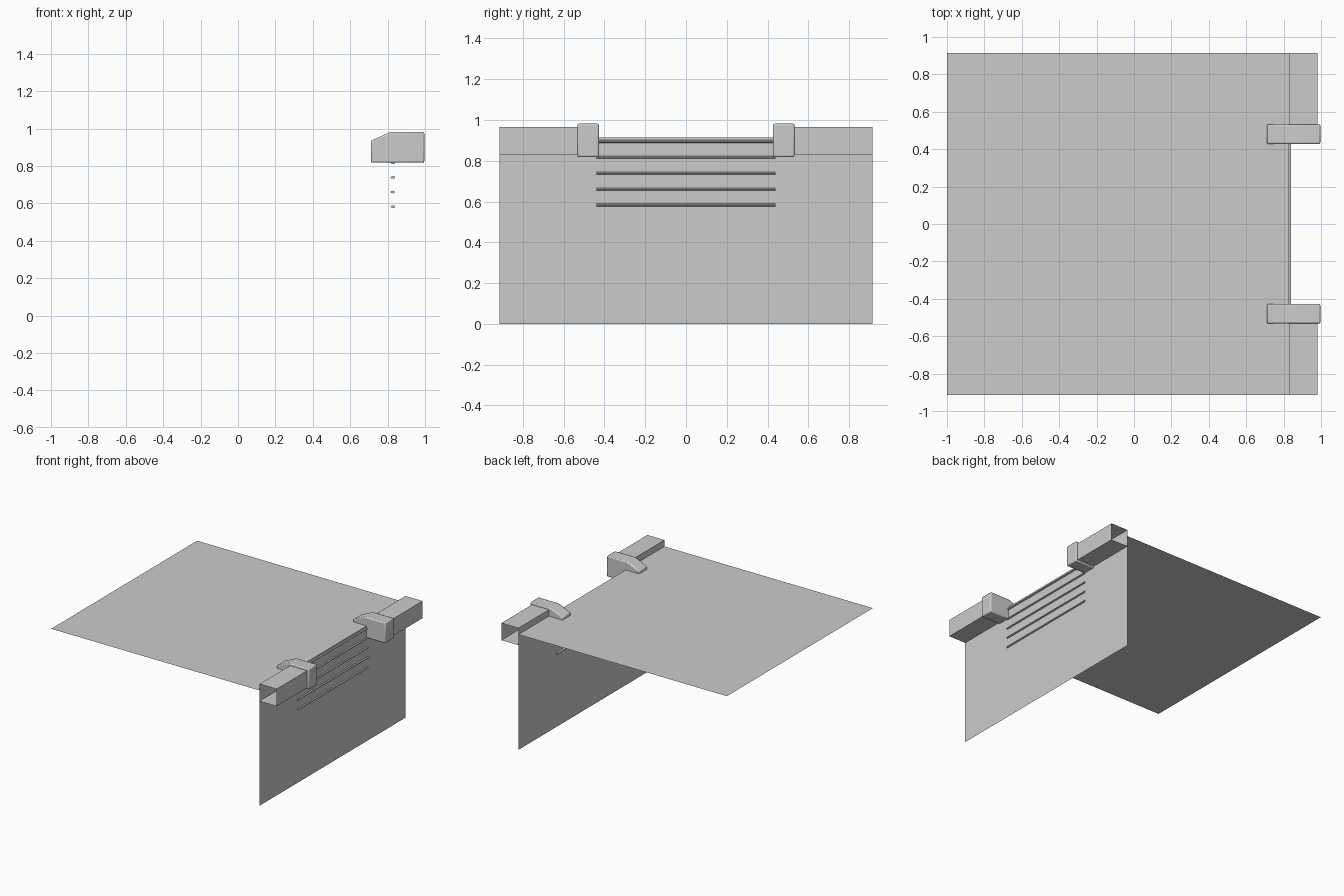
import bpy, bmesh, math
from mathutils import Matrix

if "Cube" in bpy.data.objects:
    bpy.data.objects.remove(bpy.data.objects["Cube"])


def finish(name, bm):
    me = bpy.data.meshes.new(name)
    bm.to_mesh(me)
    bm.free()
    ob = bpy.data.objects.new(name, me)
    bpy.context.collection.objects.link(ob)
    return ob


def extrude_profile(name, pts, y0, y1, closed=True, caps=False):
    """Sweep an (x, z) profile along y; caps turn the tube into a solid."""
    bm = bmesh.new()
    a = [bm.verts.new((x, y0, z)) for x, z in pts]
    b = [bm.verts.new((x, y1, z)) for x, z in pts]
    n = len(pts)
    for i in range(n if closed else n - 1):
        j = (i + 1) % n
        bm.faces.new((a[i], a[j], b[j], b[i]))
    if caps:
        bm.faces.new(a)
        bm.faces.new(b)
    bmesh.ops.recalc_face_normals(bm, faces=bm.faces[:])
    return finish(name, bm)


def smooth(ob):
    bpy.ops.object.select_all(action='DESELECT')
    bpy.context.view_layer.objects.active = ob
    ob.select_set(True)
    bpy.ops.object.shade_smooth_by_angle(angle=math.radians(35))


# Thin table top and wall: one bent sheet
extrude_profile("bent_sheet", [(-1, 0.915), (0.83, 0.915), (0.83, 0)],
                -0.915, 0.915, closed=False)

# Open square tubes and the clips at their inner ends
tube_profile = [(0.83, 0.83), (0.98, 0.83), (0.98, 0.966), (0.83, 0.966)]
clip_profile = [(0.71, 0.818), (0.996, 0.818), (0.996, 0.982),
                (0.815, 0.982), (0.71, 0.935)]
for side, s in (("front", -1), ("back", 1)):
    lo, hi = sorted((s * 0.53, s * 0.915))
    extrude_profile(side + "_tube", tube_profile, lo, hi)

    lo, hi = sorted((s * 0.427, s * 0.533))
    clip = extrude_profile(side + "_clip", clip_profile, lo, hi, caps=True)
    bev = clip.modifiers.new("soft_edges", 'BEVEL')
    bev.width = 0.008
    bev.segments = 2
    smooth(clip)

# Five slim rods lying across the wall
for i in range(5):
    bm = bmesh.new()
    turn = Matrix.Rotation(math.radians(90), 4, 'X')
    bmesh.ops.create_cone(bm, cap_ends=True, segments=12, radius1=1,
                          radius2=1, depth=0.876, matrix=turn)
    bmesh.ops.scale(bm, verts=bm.verts[:], vec=(0.012, 1, 0.007))
    bmesh.ops.translate(bm, verts=bm.verts[:],
                        vec=(0.828, 0, 0.583 + 0.078 * i))
    smooth(finish("rod_%d" % (i + 1), bm))
